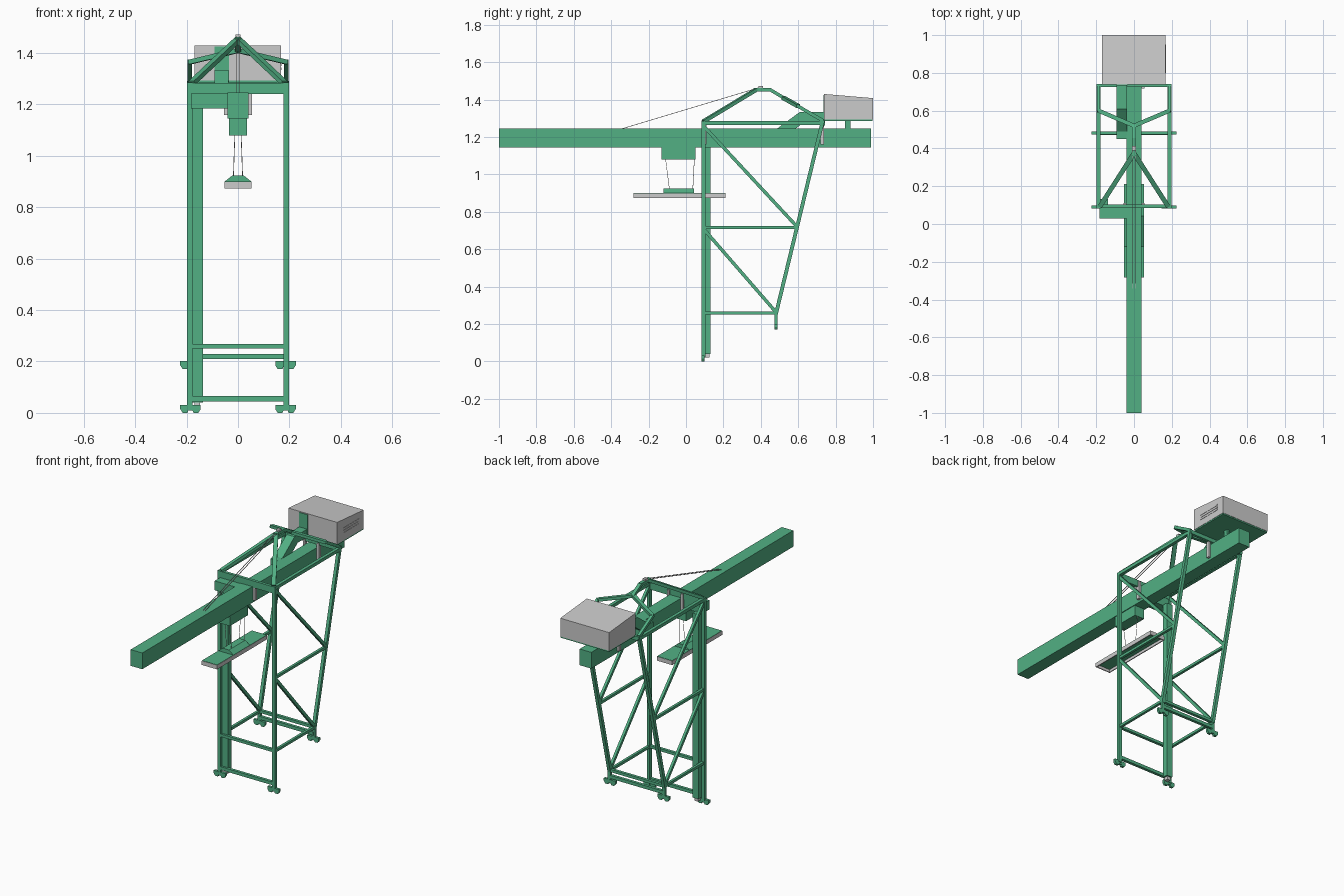
import bpy, bmesh
from mathutils import Vector, Matrix

if "Cube" in bpy.data.objects:
    bpy.data.objects.remove(bpy.data.objects["Cube"])

green = bpy.data.materials.new("green_paint")
green.diffuse_color = (0.084, 0.434, 0.231, 1)
green.use_nodes = True
green.node_tree.nodes["Principled BSDF"].inputs["Base Color"].default_value = green.diffuse_color


def finish(name, bm, mat):
    bmesh.ops.recalc_face_normals(bm, faces=bm.faces)
    me = bpy.data.meshes.new(name)
    bm.to_mesh(me)
    bm.free()
    ob = bpy.data.objects.new(name, me)
    bpy.context.collection.objects.link(ob)
    if mat:
        me.materials.append(mat)
    return ob


def box(name, x, y, z, mat=green):
    """Box from (min, max) ranges."""
    bm = bmesh.new()
    bmesh.ops.create_cube(bm, size=1)
    for v in bm.verts:
        v.co = [r[0] if c < 0 else r[1] for c, r in zip(v.co, (x, y, z))]
    return finish(name, bm, mat)


def beam(name, a, b, w=0.02, h=0.02, mat=green):
    """Rectangular bar from a to b; w is the sideways width."""
    a, b = Vector(a), Vector(b)
    d = (b - a).normalized()
    side = Vector((1, 0, 0)) if abs(d.z) > 0.999 else d.cross((0, 0, 1)).normalized()
    up = side.cross(d)
    rot = Matrix((side, up, d)).transposed().to_4x4()
    bm = bmesh.new()
    bmesh.ops.create_cube(bm, size=1)
    m = Matrix.Translation((a + b) / 2) @ rot @ Matrix.Diagonal((w, h, (b - a).length, 1))
    bmesh.ops.transform(bm, matrix=m, verts=bm.verts)
    return finish(name, bm, mat)


def prism(name, pts, axis, lo, hi, mat=green):
    """Extrude a profile: axis 'x' takes (y, z) points, 'y' takes (x, z)."""
    bm = bmesh.new()
    put = (lambda p, t: (t, p[0], p[1])) if axis == 'x' else (lambda p, t: (p[0], t, p[1]))
    face = bm.faces.new([bm.verts.new(put(p, lo)) for p in pts])
    ext = bmesh.ops.extrude_face_region(bm, geom=[face])
    vec = (hi - lo, 0, 0) if axis == 'x' else (0, hi - lo, 0)
    # the source face stays in place and closes the near end
    bmesh.ops.translate(bm, vec=vec, verts=[g for g in ext['geom'] if isinstance(g, bmesh.types.BMVert)])
    return finish(name, bm, mat)


X = 0.188    # half spacing of the legs
FY = 0.093   # front leg line


def rear_y(z):
    return 0.48 + (z - 0.25) * 0.25 / 1.03


# Both side frames
for s, n in ((-1, "left"), (1, "right")):
    x = s * X
    beam(n + "_front_leg", (x, FY, 0.02), (x, FY, 1.285))
    beam(n + "_rear_leg", (x, rear_y(0.25), 0.25), (x, rear_y(1.29), 1.29))
    beam(n + "_rear_leg_stub", (x, 0.481, 0.19), (x, 0.481, 0.262), 0.02, 0.015)
    beam(n + "_lower_side_beam", (x, FY, 0.258), (x, 0.48, 0.258), 0.016, 0.016)
    beam(n + "_middle_side_beam", (x, FY, 0.715), (x, rear_y(0.715), 0.715), 0.016, 0.016)
    beam(n + "_top_side_beam", (x, 0.083, 1.275), (x, 0.73, 1.275))
    beam(n + "_lower_brace", (x, FY, 0.71), (x, 0.48, 0.265), 0.016, 0.018)
    beam(n + "_upper_brace", (x, FY, 1.26), (x, rear_y(0.72), 0.72), 0.016, 0.018)
    # bogie feet
    for y, z, m in ((0.09, 0, "front"), (0.481, 0.17, "rear")):
        foot = [(-.04, .031), (.04, .031), (.04, .015), (.03, 0), (.012, 0), (.008, .01),
                (-.008, .01), (-.012, 0), (-.03, 0), (-.04, .015)]
        prism(f"{n}_{m}_foot", [(s * 0.185 + p[0], z + p[1]) for p in foot], 'y', y - .008, y + .008)
    # top stay frame
    beam(n + "_front_stay", (x * 0.96, FY, 1.283), (0, 0.375, 1.453), 0.025, 0.018)
    beam(n + "_rear_fork", (0, 0.52, 1.41), (x, 0.6, 1.365), 0.022, 0.018)
    beam(n + "_rear_stay", (x, 0.595, 1.367), (x, 0.733, 1.287), 0.018, 0.018)
    # hangers holding the boom
    for y, m in ((0.1, "front"), (0.728, "rear")):
        box(f"{n}_{m}_hanger", sorted((s * 0.04, s * 0.055)), (y - .01, y + .01), (1.16, 1.275), None)
    # stay cable
    beam(n + "_stay_cable", (s * 0.007, 0.4, 1.467), (s * 0.007, -0.34, 1.245), 0.003, 0.003, None)
    # hoist cables
    for y, m in ((-0.11, "front"), (0.045, "rear")):
        beam(f"{n}_{m}_hoist_cable", (s * 0.018, y * 0.8, 0.915), (s * 0.012, y, 1.09), 0.002, 0.002, None)

# Cross beams
for n, y, z, h in (("front_sill", FY, 0.055, 0.02), ("front_lower_cross_beam", FY, 0.26, 0.017),
                   ("rear_sill", 0.481, 0.22, 0.02), ("rear_lower_cross_beam", 0.482, 0.26, 0.017),
                   ("front_top_cross_beam", FY, 1.262, 0.042), ("rear_top_cross_beam", 0.733, 1.275, 0.025)):
    beam(n, (-X, y, z), (X, y, z), 0.018, h)

# Apex of the stay frame
beam("apex_beam", (0, 0.36, 1.453), (0, 0.455, 1.453), 0.022, 0.018)
beam("rear_spine", (0, 0.45, 1.453), (0, 0.527, 1.407), 0.022, 0.018)
box("apex_sheave", (-.01, .01), (0.388, 0.412), (1.455, 1.473), None)

# Boom, trolley and lift tower
box("boom", (-.04, .04), (-1, 0.99), (1.145, 1.246))
box("trolley", (-.035, .035), (-0.13, 0.05), (1.08, 1.147))
box("lift_tower", (-.178, -.137), (0.097, 0.132), (0.04, 1.19))
box("tower_base", (-.17, -.147), (0.1, 0.125), (0.02, 0.04), None)
box("tower_landing", (-.182, -.04), (0.03, 0.1), (1.185, 1.243))

# Container spreader: plate with skirts and a tapered head
box("spreader_plate", (-.052, .052), (-0.28, 0.21), (0.89, 0.9))
for s, n in ((-1, "left"), (1, "right")):
    box(n + "_spreader_skirt", sorted((s * .047, s * .053)), (-0.28, 0.21), (0.873, 0.898), None)
for y, n in ((-0.282, "front"), (0.206, "rear")):
    box(n + "_spreader_skirt", (-.053, .053), (y, y + .006), (0.873, 0.898), None)
prism("spreader_head", [(-.052, .9), (.052, .9), (.022, .924), (-.022, .924)], 'y', -0.12, 0.042)

# Machinery house with sloped roof, floor, vent and cable duct
prism("machinery_house", [(0.738, 1.294), (1, 1.294), (1, 1.408), (0.738, 1.43)], 'x', -0.17, 0.167, None)
box("house_floor", (-.168, .165), (0.74, 0.998), (1.286, 1.295))
for z in (1.335, 1.35, 1.365):
    box("house_vent_slat", (.166, .169), (0.8, 0.95), (z, z + .008), None)
box("house_front_panel", (-.092, -.035), (0.734, 0.74), (1.286, 1.425))
prism("cable_duct", [(0.45, 1.2), (0.45, 1.245), (0.49, 1.247), (0.61, 1.335), (0.738, 1.335),
                     (0.738, 1.286), (0.64, 1.286), (0.58, 1.24), (0.58, 1.2)], 'x', -0.092, -0.037)
for s in (-1, 1):
    box("house_post", sorted((s * .02, s * .035)), (0.85, 0.88), (1.24, 1.29))
